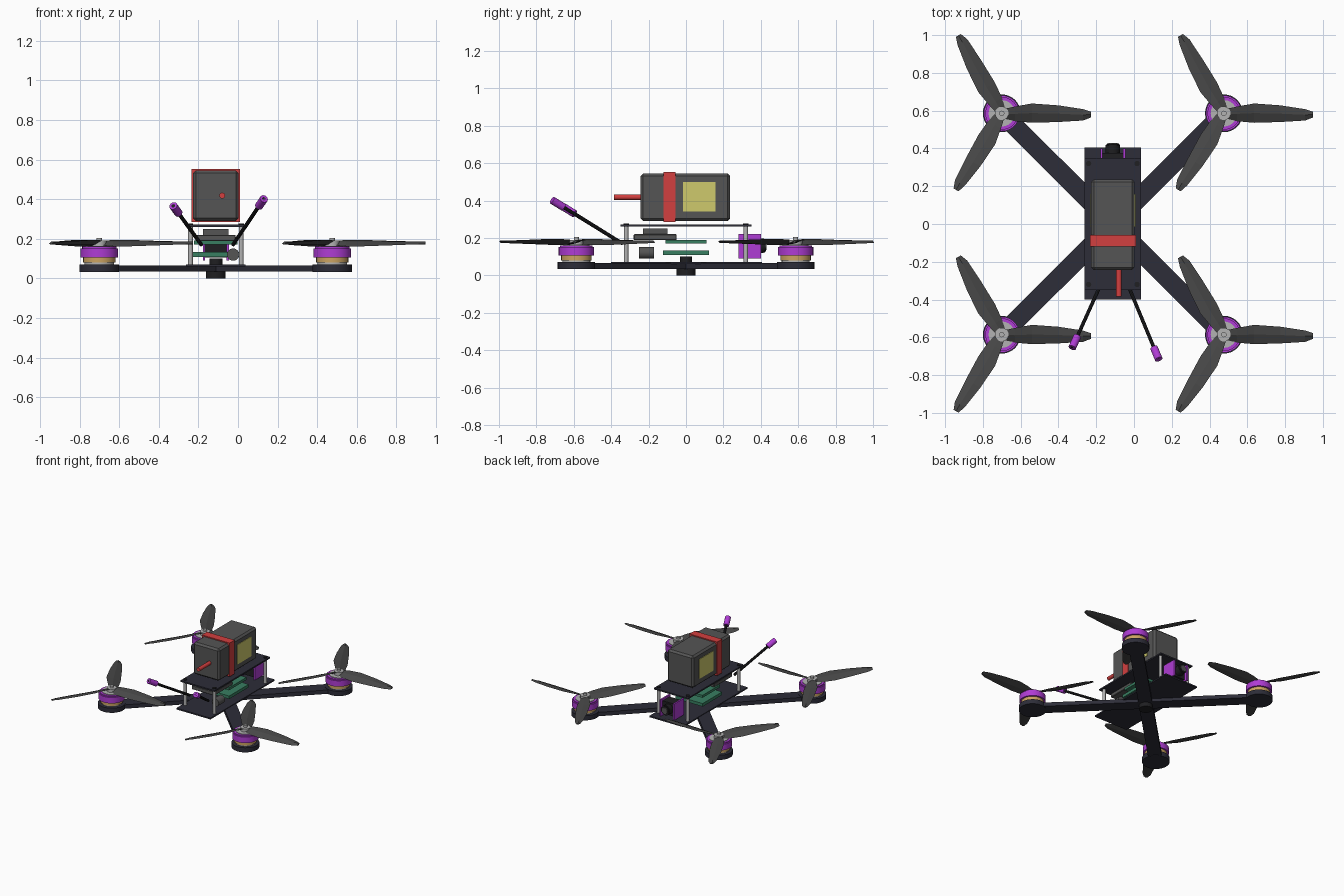
import bpy, bmesh, math
from mathutils import Vector, Matrix

cube = bpy.data.objects.get("Cube")
if cube:
    bpy.data.objects.remove(cube, do_unlink=True)

CX = -0.112  # frame centre line


def material(name, *rgb):
    m = bpy.data.materials.new(name)
    m.use_nodes = True
    m.diffuse_color = (*rgb, 1)
    m.node_tree.nodes["Principled BSDF"].inputs["Base Color"].default_value = (*rgb, 1)
    return m


carbon = material("carbon", 0.026, 0.026, 0.04)
black = material("black", 0.014, 0.014, 0.016)
purple = material("purple", 0.43, 0.045, 0.66)
red = material("red", 0.65, 0.05, 0.05)
yellow = material("label yellow", 0.62, 0.59, 0.15)
green = material("board green", 0.04, 0.21, 0.12)
gold = material("copper gold", 0.6, 0.37, 0.12)
metal = material("light metal", 0.45, 0.45, 0.45)
grey = material("battery grey", 0.09, 0.09, 0.09)
blade_grey = material("propeller grey", 0.065, 0.065, 0.065)


def finish(bm, name, mat):
    bmesh.ops.recalc_face_normals(bm, faces=bm.faces)
    me = bpy.data.meshes.new(name)
    bm.to_mesh(me)
    bm.free()
    me.materials.append(mat)
    ob = bpy.data.objects.new(name, me)
    bpy.context.collection.objects.link(ob)
    return ob


def box(name, x, y, z, mat, bevel=0):
    """Box from (min, max) pairs on each axis."""
    bm = bmesh.new()
    bmesh.ops.create_cube(bm, size=1)
    for v in bm.verts:
        for i, (lo, hi) in enumerate((x, y, z)):
            v.co[i] = lo if v.co[i] < 0 else hi
    if bevel:
        bmesh.ops.bevel(bm, geom=bm.edges[:], offset=bevel, segments=1, affect='EDGES')
    return finish(bm, name, mat)


def rod(name, a, b, r, mat, sides=24, bevel=0):
    """Cylinder between two points."""
    a, b = Vector(a), Vector(b)
    d = b - a
    bm = bmesh.new()
    bmesh.ops.create_cone(bm, cap_ends=True, segments=sides, radius1=r, radius2=r, depth=d.length)
    if bevel:
        rim = [e for e in bm.edges if all(v.co.z > 0 for v in e.verts)]
        bmesh.ops.bevel(bm, geom=rim, offset=bevel, segments=2, affect='EDGES')
    rot = d.to_track_quat('Z', 'Y').to_matrix().to_4x4()
    bm.transform(Matrix.Translation((a + b) / 2) @ rot)
    ob = finish(bm, name, mat)
    bpy.ops.object.select_all(action='DESELECT')
    ob.select_set(True)
    bpy.context.view_layer.objects.active = ob
    bpy.ops.object.shade_smooth_by_angle(angle=math.radians(35))
    return ob


def disc(name, x, y, z0, z1, r, mat, **kw):
    return rod(name, (x, y, z0), (x, y, z1), r, mat, **kw)


def propeller(name, x, y):
    """Three twisted blades lofted along their length."""
    # radius, trailing edge, leading edge, half rise
    stations = [(0.02, 0.025, -0.03, 0.012), (0.07, 0.036, -0.042, 0.016),
                (0.16, 0.052, -0.05, 0.016), (0.3, 0.042, -0.046, 0.011),
                (0.43, 0.022, -0.038, 0.006), (0.472, 0.008, -0.022, 0.004)]
    bm = bmesh.new()
    for k in range(3):
        turn = Matrix.Rotation(k * math.tau / 3, 3, 'Z')
        rings = []
        for r, t, l, h in stations:
            pts = [(r, t, h), (r, (t + l) / 2, 0.008), (r, l, -h), (r, (t + l) / 2, -0.006)]
            rings.append([bm.verts.new(turn @ Vector(p) + Vector((x, y, 0.178))) for p in pts])
        for a, b in zip(rings, rings[1:]):
            for i in range(4):
                j = (i + 1) % 4
                bm.faces.new((a[i], a[j], b[j], b[i]))
        bm.faces.new(rings[0])
        bm.faces.new(rings[-1])
    return finish(bm, name, blade_grey)


# Arms, motors and propellers at the four corners
for sx, side in ((-1, "right"), (1, "left")):
    for sy, end in ((-1, "front"), (1, "back")):
        tag = f"{end}_{side}"
        x, y = CX + sx * 0.588, sy * 0.586
        length = math.hypot(x - CX, y)
        arm = box(f"arm_{tag}", (0, length), (-0.05, 0.05), (0.035, 0.066), carbon)
        arm.location.x = CX
        arm.rotation_euler.z = math.atan2(y, x - CX)
        disc(f"arm_pad_{tag}", x, y, 0.033, 0.07, 0.1, carbon, sides=32)
        disc(f"motor_base_{tag}", x, y, 0.07, 0.082, 0.075, metal)
        disc(f"motor_winding_{tag}", x, y, 0.08, 0.108, 0.082, gold)
        disc(f"motor_bell_{tag}", x, y, 0.105, 0.16, 0.095, purple, sides=32, bevel=0.008)
        disc(f"motor_cap_{tag}", x, y, 0.155, 0.164, 0.07, metal)
        disc(f"propeller_hub_{tag}", x, y, 0.16, 0.19, 0.036, metal)
        disc(f"propeller_nut_{tag}", x, y, 0.185, 0.205, 0.014, metal, sides=12)
        propeller(f"propeller_{tag}", x, y)
        disc(f"standoff_{tag}", CX + sx * 0.128, sy * 0.32, 0.065, 0.262, 0.012, metal, sides=12)
        disc(f"standoff_screw_{tag}", CX + sx * 0.128, sy * 0.32, 0.265, 0.277, 0.014, black, sides=12)

# Frame plates and centre bolt
box("bottom_plate", (CX - 0.15, CX + 0.15), (-0.4, 0.405), (0.06, 0.071), carbon)
box("top_plate", (CX - 0.15, CX + 0.15), (-0.35, 0.35), (0.26, 0.271), carbon)
disc("bolt_head", CX, 0, 0, 0.034, 0.05, black)
disc("bolt_shaft", CX, 0, 0.03, 0.1, 0.033, black)

# Electronics stack
box("lower_board", (CX - 0.12, CX + 0.12), (-0.122, 0.122), (0.108, 0.132), green)
box("upper_board", (CX - 0.11, CX + 0.11), (-0.11, 0.11), (0.17, 0.19), green)
box("transmitter", (CX - 0.1, CX + 0.1), (-0.28, -0.05), (0.188, 0.22), grey, 0.004)
box("transmitter_heatsink", (CX - 0.065, CX + 0.065), (-0.23, -0.1), (0.22, 0.25), grey)
rod("capacitor", (-0.025, -0.25, 0.12), (-0.025, -0.17, 0.12), 0.031, grey)

# Camera between two side plates
for s in (-1, 1):
    x = CX + s * 0.06
    box(f"camera_bracket_{'left' if s > 0 else 'right'}", (x - 0.006, x + 0.006),
        (0.28, 0.4), (0.09, 0.22), purple)
box("camera_body", (CX - 0.054, CX + 0.054), (0.29, 0.375), (0.105, 0.205), black)
rod("camera_lens", (CX, 0.37, 0.155), (CX, 0.425, 0.16), 0.038, black, bevel=0.006)
rod("camera_glass", (CX, 0.42, 0.16), (CX, 0.43, 0.16), 0.024, grey)

# Battery with strap, labels and lead
box("battery", (CX - 0.115, CX + 0.115), (-0.243, 0.236), (0.29, 0.545), grey, 0.014)
box("battery_strap", (CX - 0.122, CX + 0.122), (-0.12, -0.057), (0.285, 0.553), red)
for s in (-1, 1):
    x = CX + s * 0.116
    box(f"battery_label_{'left' if s > 0 else 'right'}", (x - 0.003, x + 0.003),
        (-0.017, 0.158), (0.342, 0.498), yellow)
rod("battery_lead", (-0.08, -0.385, 0.418), (-0.08, -0.23, 0.418), 0.015, red, sides=12)

# Antennas with coloured tips
for side, a, b in (("right", (-0.185, -0.34, 0.17), (-0.327, -0.655, 0.366)),
                   ("left", (-0.025, -0.34, 0.17), (0.131, -0.716, 0.402))):
    a, b = Vector(a), Vector(b)
    rod(f"antenna_{side}", a, b, 0.01, black, sides=10)
    rod(f"antenna_tip_{side}", b - (b - a).normalized() * 0.075, b, 0.021, purple, sides=14)
